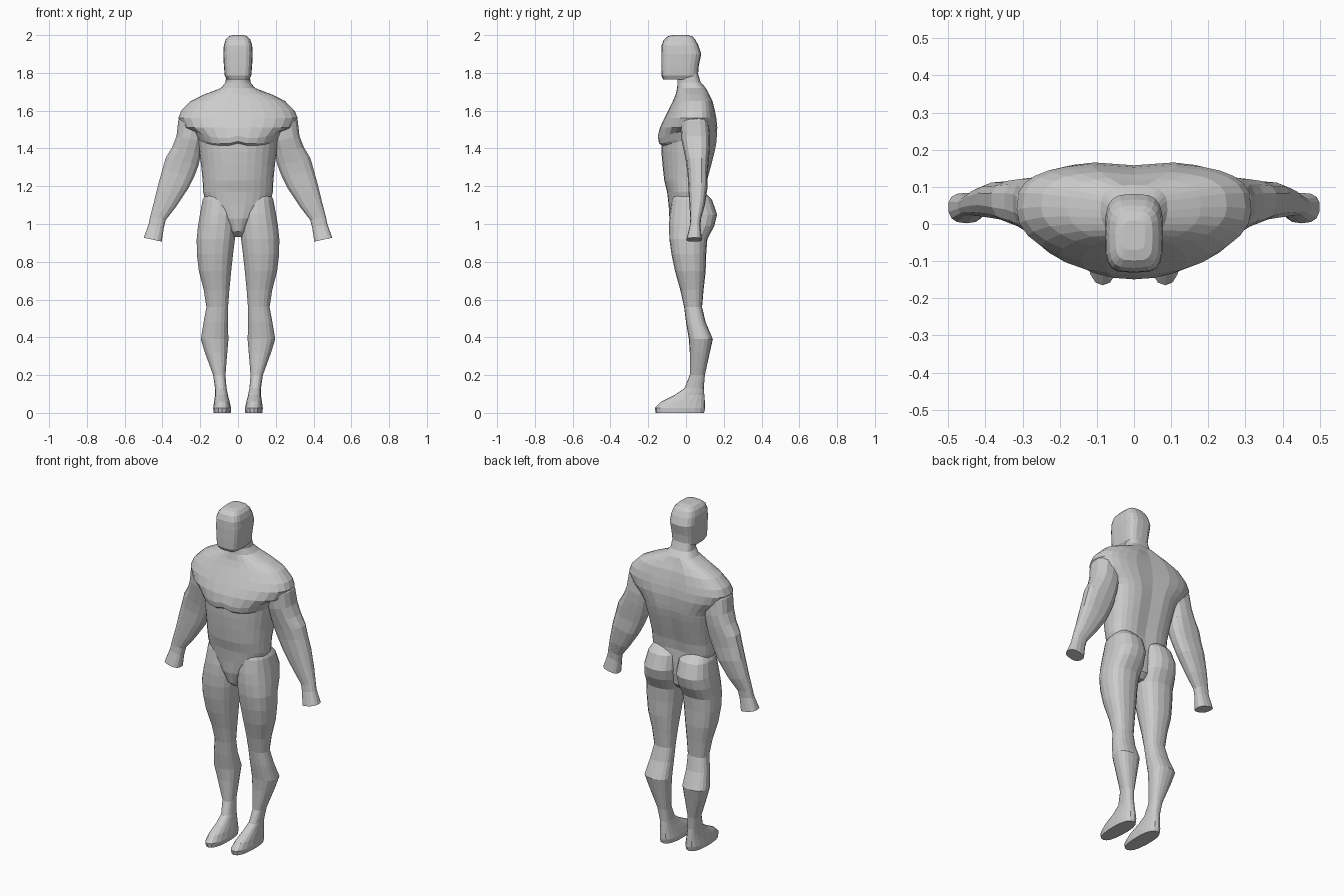
import bpy, bmesh, math

skin = bpy.data.materials.new("plain grey")
skin.diffuse_color = (0.6, 0.6, 0.6, 1)


def loft(name, rings, n, pf=2.3, pb=2.3, side=1, tilt=0.0, shape=None):
    """Skin rings (z, x0, x1, y_front, y_back) with superellipse sections."""
    bm = bmesh.new()
    loops = []
    for z, x0, x1, yf, yb in rings:
        cx, rx = (x0 + x1) / 2, (x1 - x0) / 2
        cy = yf + 0.55 * (yb - yf)
        loop = []
        for i in range(n):
            t = 2 * math.pi * (i + 0.5 * (n % 4 == 2)) / n
            c, s = math.cos(t), math.sin(t)
            p = pf if s < 0 else pb
            x = cx + rx * math.copysign(abs(c) ** (2 / p), c)
            y = cy + (yb - cy if s > 0 else cy - yf) * math.copysign(abs(s) ** (2 / p), s)
            co = (x, y, z + tilt * (x - cx))
            if shape:
                co = shape(*co, z, s)
            loop.append(bm.verts.new((co[0] * side, co[1], co[2])))
        loops.append(loop)
    for a, b in zip(loops, loops[1:]):
        for i in range(n):
            j = (i + 1) % n
            bm.faces.new((a[i], a[j], b[j], b[i]))
    bm.faces.new(loops[0])
    bm.faces.new(loops[-1])
    bmesh.ops.recalc_face_normals(bm, faces=bm.faces)
    me = bpy.data.meshes.new(name)
    bm.to_mesh(me)
    bm.free()
    me.materials.append(skin)
    ob = bpy.data.objects.new(name, me)
    bpy.context.collection.objects.link(ob)
    return ob


def chest(x, y, z, ring_z, s):
    # chest edge rises toward the armpits, groove along the spine
    if s < 0 and 1.40 < ring_z < 1.50:
        z += 1.6 * max(0, abs(x) - 0.08) ** 2 + (0.012 if abs(x) < 0.02 else 0)
    if s > 0 and abs(x) < 0.01 and 1.15 < ring_z < 1.7:
        y -= 0.01
    return x, y, z


# torso with neck: z, half width, front, back
torso = [(0.93, 0.03, -0.03, 0.06), (0.96, 0.045, -0.07, 0.09), (1.03, 0.10, -0.088, 0.10),
         (1.10, 0.165, -0.092, 0.10), (1.17, 0.185, -0.10, 0.103), (1.23, 0.187, -0.115, 0.113),
         (1.31, 0.195, -0.124, 0.135), (1.38, 0.205, -0.130, 0.153), (1.415, 0.212, -0.131, 0.160),
         (1.425, 0.215, -0.145, 0.162), (1.455, 0.235, -0.149, 0.165), (1.51, 0.29, -0.138, 0.168),
         (1.56, 0.316, -0.115, 0.163), (1.60, 0.30, -0.095, 0.155), (1.65, 0.25, -0.07, 0.142),
         (1.685, 0.18, -0.055, 0.125), (1.72, 0.09, -0.047, 0.105), (1.75, 0.066, -0.045, 0.078),
         (1.80, 0.062, -0.045, 0.062)]
body = loft("body", [(z, -w, w, f, b) for z, w, f, b in torso], 28, 2.1, 3.0, shape=chest)

# head
head = [(1.765, 0.058, -0.120, 0.060), (1.785, 0.070, -0.130, 0.063), (1.84, 0.075, -0.131, 0.068),
        (1.90, 0.078, -0.131, 0.081), (1.945, 0.075, -0.129, 0.066), (1.975, 0.066, -0.118, 0.050),
        (1.993, 0.050, -0.098, 0.035), (2.0, 0.03, -0.07, 0.01)]
parts = [loft("head", [(z, -w, w, f, b) for z, w, f, b in head], 20, 4.0, 3.2)]

# arm and leg rings: z, inner x, outer x, front, back
arm = [(1.60, 0.17, 0.285, 0.0, 0.10), (1.53, 0.16, 0.318, -0.03, 0.12),
       (1.45, 0.185, 0.327, -0.025, 0.127), (1.39, 0.195, 0.350, -0.012, 0.125),
       (1.33, 0.207, 0.385, 0.0, 0.12), (1.27, 0.23, 0.402, 0.008, 0.115),
       (1.20, 0.265, 0.422, 0.012, 0.115), (1.10, 0.33, 0.447, 0.018, 0.10),
       (1.03, 0.382, 0.466, 0.023, 0.08), (0.99, 0.392, 0.474, 0.02, 0.076),
       (0.917, 0.403, 0.50, 0.002, 0.084)]
leg = [(1.18, 0.05, 0.16, -0.05, 0.085), (1.13, 0.012, 0.188, -0.075, 0.137),
       (1.05, 0.006, 0.203, -0.087, 0.165), (0.99, 0.008, 0.213, -0.090, 0.150),
       (0.92, 0.015, 0.220, -0.088, 0.113), (0.84, 0.025, 0.219, -0.077, 0.107),
       (0.75, 0.035, 0.208, -0.058, 0.104), (0.65, 0.045, 0.182, -0.030, 0.093),
       (0.56, 0.052, 0.168, -0.010, 0.085), (0.48, 0.053, 0.183, 0.0, 0.104),
       (0.39, 0.050, 0.198, 0.015, 0.142), (0.32, 0.056, 0.176, 0.020, 0.126),
       (0.20, 0.066, 0.132, 0.020, 0.10), (0.13, 0.060, 0.122, -0.008, 0.094),
       (0.095, 0.053, 0.122, -0.06, 0.097), (0.06, 0.044, 0.127, -0.13, 0.10),
       (0.025, 0.036, 0.132, -0.165, 0.102), (0.0, 0.038, 0.130, -0.16, 0.095)]
for side in (1, -1):
    parts.append(loft("arm", arm, 14, 2.6, 2.6, side, 0.22))
    parts.append(loft("leg", leg, 18, 2.4, 2.4, side))

# weld all the parts into one skin
bpy.context.view_layer.objects.active = body
for part in parts:
    mod = body.modifiers.new("weld", 'BOOLEAN')
    mod.operation, mod.solver, mod.object = 'UNION', 'EXACT', part
    bpy.ops.object.modifier_apply(modifier=mod.name)
    bpy.data.objects.remove(part)
